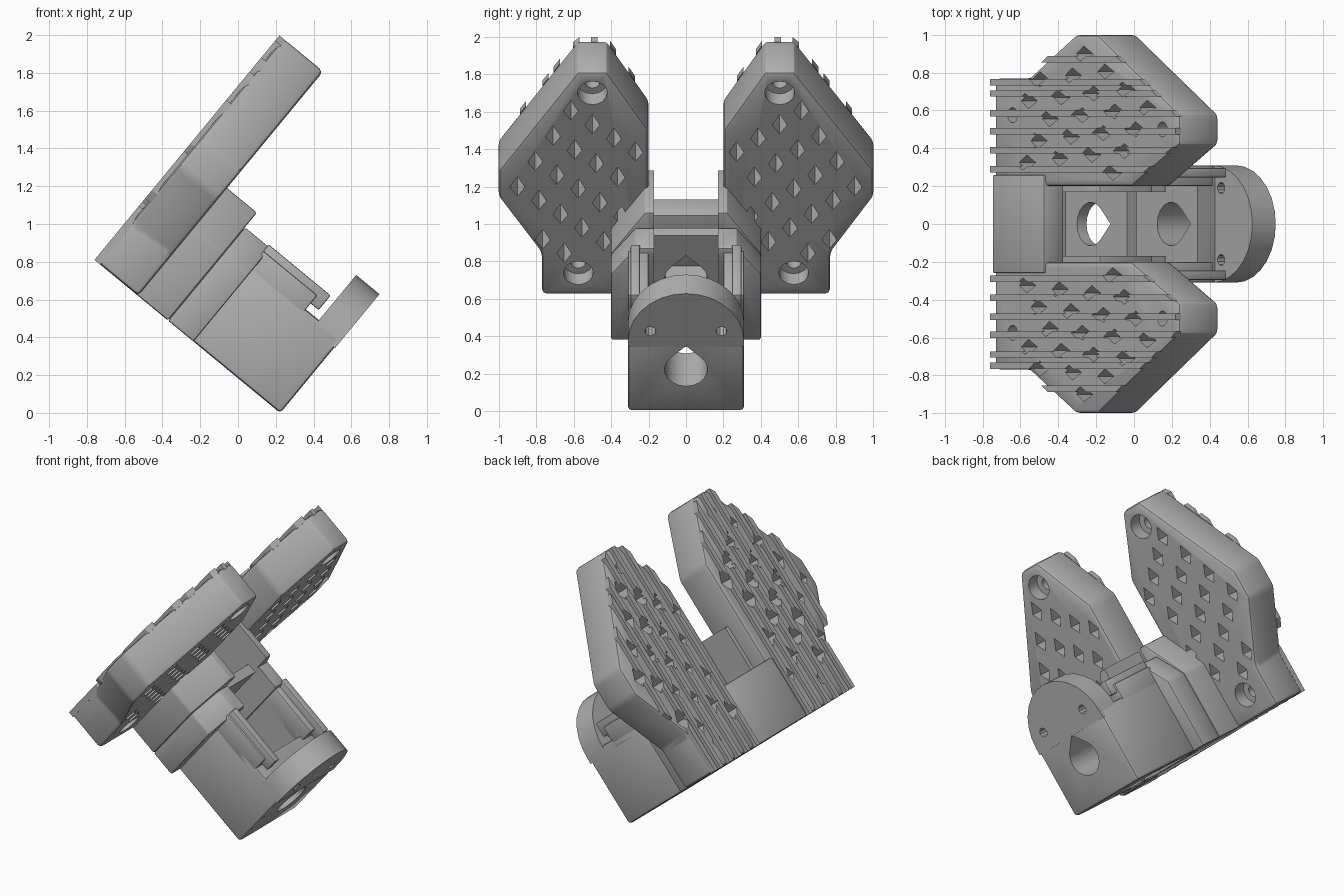
import bpy, bmesh, math
from mathutils import Matrix

if "Cube" in bpy.data.objects:
    bpy.data.objects.remove(bpy.data.objects["Cube"])

# Local frame: X = depth away from the mounting face, Y = width, Z = along the plates
TILT = Matrix.Translation((-0.76, 0, 0.81)) @ Matrix.Rotation(math.radians(39.5), 4, 'Y')

grey = bpy.data.materials.new("mid grey")
grey.diffuse_color = (0.43, 0.43, 0.43, 1)
grey.use_nodes = True
grey.node_tree.nodes["Principled BSDF"].inputs["Base Color"].default_value = grey.diffuse_color


def add_prism(bm, pts, b0, b1, taper=1.0):
    """Extrude a (y, a) outline along depth, optionally scaling the far end."""
    n = len(pts)
    cy, ca = sum(p[0] for p in pts) / n, sum(p[1] for p in pts) / n
    near = [bm.verts.new((b0, y, a)) for y, a in pts]
    far = [bm.verts.new((b1, cy + (y - cy) * taper, ca + (a - ca) * taper)) for y, a in pts]
    bm.faces.new(near)
    bm.faces.new(far[::-1])
    for i in range(n):
        j = (i + 1) % n
        bm.faces.new((near[i], far[i], far[j], near[j]))


def rect(y0, y1, a0, a1):
    return [(y0, a0), (y1, a0), (y1, a1), (y0, a1)]


def circle(y, a, r, n=16):
    return [(y + r * math.cos(2 * math.pi * i / n), a + r * math.sin(2 * math.pi * i / n))
            for i in range(n)]


def teardrop(y, a, r, n=14):
    arc = [math.radians(135 + 270 * i / n) for i in range(n + 1)]
    return [(y + r * math.cos(t), a + r * math.sin(t)) for t in arc] + [(y, a + r * 1.42)]


def make(name, prisms, bevel=0.0):
    bm = bmesh.new()
    for p in prisms:
        add_prism(bm, *p)
    bmesh.ops.recalc_face_normals(bm, faces=bm.faces)
    if bevel:
        bmesh.ops.bevel(bm, geom=bm.edges[:], offset=bevel, segments=2,
                        affect='EDGES', profile=0.5)
    me = bpy.data.meshes.new(name)
    bm.to_mesh(me)
    bm.free()
    me.materials.append(grey)
    ob = bpy.data.objects.new(name, me)
    bpy.context.collection.objects.link(ob)
    return ob


def cut(ob, prisms):
    cutter = make("cutter", prisms)
    cutter.hide_render = True
    mod = ob.modifiers.new("cut", 'BOOLEAN')
    mod.operation, mod.solver, mod.object = 'DIFFERENCE', 'EXACT', cutter
    bpy.context.view_layer.objects.active = ob
    bpy.ops.object.modifier_apply(modifier=mod.name)
    bpy.data.objects.remove(cutter)


# Wing outline for the +y side
WING = [(0.20, 0), (0.77, 0), (0.77, 0.28), (1.0, 0.67), (1.0, 0.86),
        (0.58, 1.54), (0.42, 1.54), (0.20, 1.14)]


def wing_span(y):
    """Lowest and highest point of the wing at a given width."""
    hits = []
    for (y0, a0), (y1, a1) in zip(WING, WING[1:] + WING[:1]):
        if min(y0, y1) <= y < max(y0, y1):
            hits.append(a0 + (a1 - a0) * (y - y0) / (y1 - y0))
    return min(hits), max(hits)


SCREWS = [(0.50, 1.40), (0.575, 0.155)]


def diamond_centres():
    """Skewed lattice of openings kept clear of the rim and the screws."""
    out = []
    for i in range(-6, 7):
        for j in range(-6, 7):
            y, a = 0.48 + 0.21 * i + 0.095 * j, 0.907 - 0.08 * i - 0.175 * j
            if not 0.255 < y < 0.93:
                continue
            lo, hi = wing_span(y)
            if lo + 0.12 < a < hi - 0.13 and all(math.hypot(y - p, a - q) > 0.15 for p, q in SCREWS):
                out.append((y, a))
    return out


# Wing plates with their back ribs
for s, side in ((1, "left"), (-1, "right")):
    def flip(pts):
        return [(s * y, a) for y, a in pts]

    windows = []
    for y, a in diamond_centres():
        kite = [(y - 0.04, a), (y, a - 0.06), (y + 0.04, a), (y, a + 0.075)]
        windows.append((flip(kite), -0.1, 0.5))
    plate = make(side + "_wing_plate", [(flip(WING), 0.025, 0.30)], bevel=0.025)
    cut(plate, windows)
    cut(plate, [(flip(circle(y, a, 0.04)), -0.1, 0.5) for y, a in SCREWS])
    cut(plate, [(flip(circle(y, a, 0.08)), 0.21, 0.31, 1.0) for y, a in SCREWS])

    strips = []
    for y in (0.29, 0.39, 0.49, 0.585, 0.69, 0.75, 0.87):
        lo0, hi0 = wing_span(y - 0.017)
        lo1, hi1 = wing_span(y + 0.017)
        strips.append((flip([(y - 0.017, lo0), (y + 0.017, lo1), (y + 0.017, hi1),
                             (y - 0.017, hi0)]), 0.0, 0.04))
    ribs = make(side + "_wing_ribs", strips)
    cut(ribs, windows)

# Spine joining the two wings at their foot
make("spine", [(rect(-0.26, 0.26, 0.0, 0.43), 0.012, 0.15)], bevel=0.01)

# Collar behind the plates: wide base, tapered shoulders, hollow middle
collar_low = [(-0.40, 0), (0.40, 0), (0.40, 0.46), (0.27, 0.64), (-0.27, 0.64), (-0.40, 0.46)]
collar_high = [(-0.40, 0), (0.40, 0), (0.40, 0.46), (0.22, 0.74), (-0.22, 0.74), (-0.40, 0.46)]
POCKET = [(rect(-0.17, 0.17, 0.08, 1.0), 0.10, 0.45)]
OPENING = [(rect(-0.17, 0.17, -0.2, 1.0), 0.515, 1.00)]
ABOVE_WALL = [(rect(-0.17, 0.17, 0.59, 1.0), 0.10, 0.8)]
PORT = [(teardrop(0, 0.29, 0.115), 0.40, 1.5)]

for name, outline, b0, b1 in (("collar_front", collar_high, 0.14, 0.505),
                              ("collar_rear", collar_low, 0.505, 0.68)):
    part = make(name, [(outline, b0, b1)], bevel=0.012)
    for tool in (POCKET, OPENING, ABOVE_WALL, PORT):
        cut(part, tool)

# Housing: two side walls and a thick end wall with a teardrop port
housing = make("housing", [(rect(-0.31, 0.31, 0.0, 0.51), 0.66, 1.275)], bevel=0.02)
cut(housing, [(rect(-0.20, 0.20, -0.2, 1.0), 0.5, 1.00)])
cut(housing, PORT)

for s, side in ((1, "left"), (-1, "right")):
    y0, y1 = sorted((s * 0.20, s * 0.31))
    make(side + "_housing_wall", [(rect(y0, y1, 0.45, 0.605), 0.66, 1.03)], bevel=0.008)
    y0, y1 = sorted((s * 0.245, s * 0.295))
    make(side + "_rail", [(rect(y0, y1, 0.55, 0.65), 0.66, 1.085)], bevel=0.008)

# Rounded hook rising from the end wall, with two pin holes
arch = [(0.31 * math.cos(math.pi * i / 14), 0.49 + 0.33 * math.sin(math.pi * i / 14))
        for i in range(15)]
hook = make("end_hook", [([(-0.31, 0.45), (0.31, 0.45)] + arch, 1.12, 1.28)])
cut(hook, PORT)
cut(hook, [(circle(y, 0.56, 0.03, 10), 1.0, 1.4) for y in (-0.19, 0.19)])

# Tilt everything into place and shade with sharp edges kept
for ob in list(bpy.context.scene.objects):
    ob.data.transform(TILT)
    bpy.ops.object.select_all(action='DESELECT')
    ob.select_set(True)
    bpy.context.view_layer.objects.active = ob
    bpy.ops.object.shade_smooth_by_angle(angle=math.radians(25))
